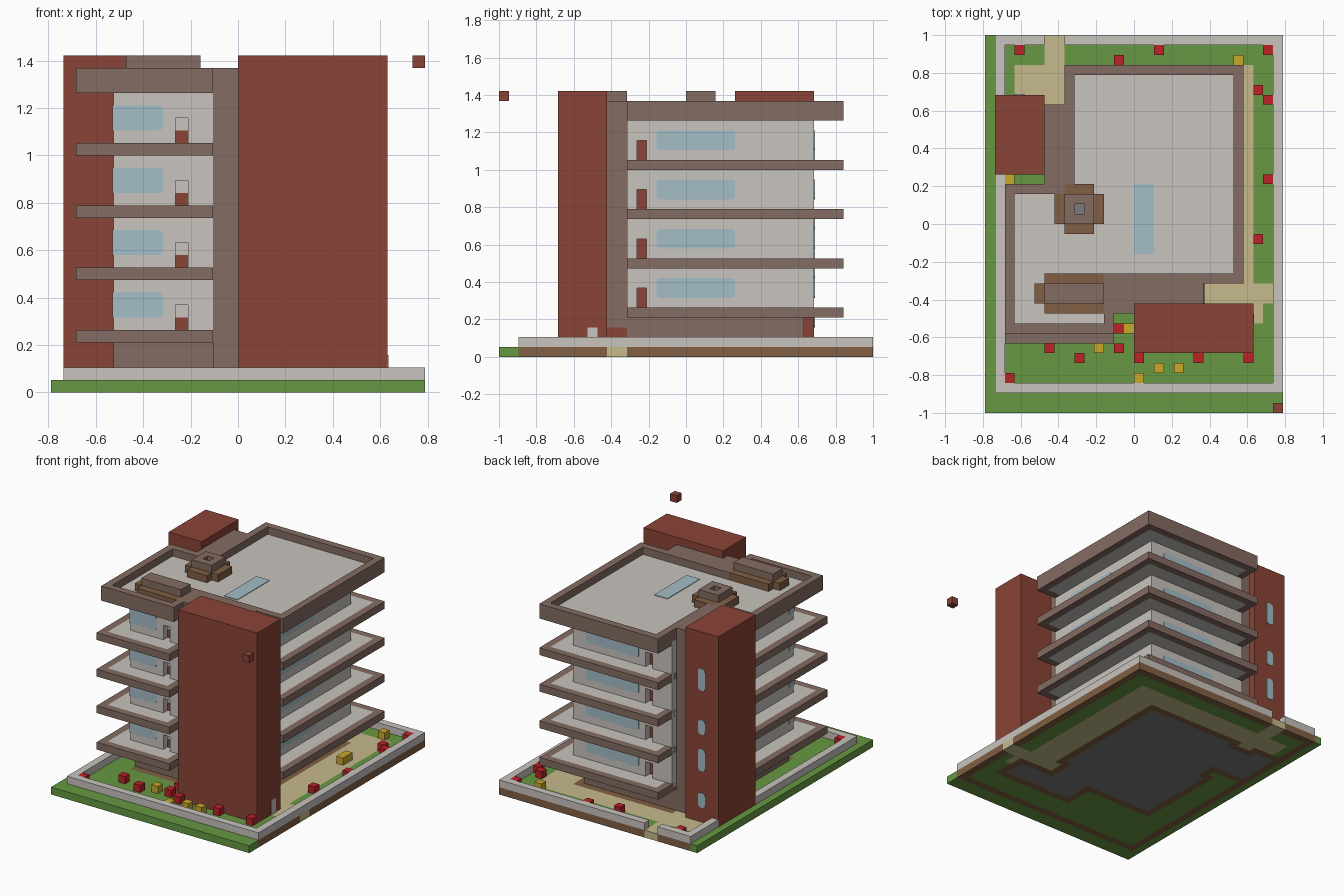
import bpy, bmesh
from mathutils import Vector, Matrix

if "Cube" in bpy.data.objects:
    bpy.data.objects.remove(bpy.data.objects["Cube"], do_unlink=True)

WIDE, LONG = 30, 38          # plot size in building units
UNIT = 2 / LONG


def material(name, hexcode):
    rgb = [int(hexcode[n:n + 2], 16) / 255 for n in (0, 2, 4)]
    lin = [c / 12.92 if c < 0.04 else ((c + 0.055) / 1.055) ** 2.4 for c in rgb]
    mat = bpy.data.materials.new(name)
    mat.use_nodes = True
    mat.diffuse_color = (*lin, 1)
    mat.node_tree.nodes["Principled BSDF"].inputs["Base Color"].default_value = (*lin, 1)
    return mat


brick = material("brick", "8a4437")
taupe = material("taupe", "846c62")
white = material("plaster white", "c8c4be")
grass = material("grass green", "679842")
sand = material("path sand", "c6ba8c")
glass = material("window blue", "a5bdc6")
earth = material("earth brown", "815f43")
red = material("flower red", "bb2227")
yellow = material("flower yellow", "c8a828")
grey = material("foundation grey", "7b7b7b")


def finish(name, bm, mats):
    bmesh.ops.recalc_face_normals(bm, faces=bm.faces)
    mesh = bpy.data.meshes.new(name)
    bm.to_mesh(mesh)
    bm.free()
    for mat in mats:
        mesh.materials.append(mat)
    obj = bpy.data.objects.new(name, mesh)
    bpy.context.collection.objects.link(obj)
    return obj


def blocks(name, mat, boxes, round_axis=None):
    """Boxes (x0, x1, y0, y1, z0, z1) in units; round_axis rounds the edges along it."""
    bm = bmesh.new()
    for x0, x1, y0, y1, z0, z1 in boxes:
        size = Vector((x1 - x0, y1 - y0, z1 - z0)) * UNIT
        mid = Vector(((x0 + x1 - WIDE) / 2, (y0 + y1 - LONG) / 2, (z0 + z1) / 2)) * UNIT
        bmesh.ops.create_cube(bm, size=1, matrix=Matrix.Translation(mid) @ Matrix.Diagonal((*size, 1)))
    if round_axis is not None:
        edges = [e for e in bm.edges
                 if abs((e.verts[0].co - e.verts[1].co).normalized()[round_axis]) > 0.9]
        bmesh.ops.bevel(bm, geom=edges, offset=UNIT * 0.35, segments=3, profile=0.5, affect='EDGES')
    return finish(name, bm, [mat])


def plan(name, inside, z0, z1, mats, colour=lambda i, j: 0):
    """Extrude every plan cell that passes inside(); colour() picks its material slot."""
    bm = bmesh.new()
    bmesh.ops.create_grid(bm, x_segments=WIDE, y_segments=LONG, size=1,
                          matrix=Matrix.Diagonal((WIDE * UNIT / 2, 1, 1, 1)))

    def cell(co):
        return int(co.x * 0.999 / UNIT + WIDE / 2), int(co.y * 0.999 / UNIT + LONG / 2)

    away = [f for f in bm.faces if not inside(*cell(f.calc_center_median()))]
    bmesh.ops.delete(bm, geom=away, context='FACES')
    for f in bm.faces:
        f.material_index = colour(*cell(f.calc_center_median()))
    bmesh.ops.translate(bm, verts=bm.verts, vec=(0, 0, z0 * UNIT))
    new = bmesh.ops.extrude_face_region(bm, geom=bm.faces[:], use_keep_orig=True)["geom"]
    top = [g for g in new if isinstance(g, bmesh.types.BMVert)]
    bmesh.ops.translate(bm, verts=top, vec=(0, 0, (z1 - z0) * UNIT))
    bm.normal_update()
    # side faces take the colour of the cell just inside them
    for f in bm.faces:
        if abs(f.normal.z) < 0.5:
            mid = f.calc_center_median()
            for way in (f.normal, -f.normal):
                spot = cell(mid + way * UNIT * 0.4)
                if inside(*spot):
                    f.material_index = colour(*spot)
    return finish(name, bm, mats)


def union(*rects):
    return lambda i, j: any(a <= i < b and c <= j < d for a, b, c, d in rects)


def border(inside):
    return lambda i, j: inside(i, j) and not all(
        inside(i + a, j + b) for a in (-1, 0, 1) for b in (-1, 0, 1))


# Plan shapes
TOWER_A, TOWER_B = (15, 27, 6, 11), (1, 6, 24, 32)
CORES = [(13, 15, 10, 13), (13, 22, 11, 13), (6, 8, 23, 31)]
ground_plan = union((5, 13, 11, 23), (8, 22, 13, 31))
wall_plan = union((5, 13, 10, 23), (8, 23, 13, 32))
slab_plan = union((2, 13, 7, 23), (8, 26, 13, 35))
roof_plan = union((2, 13, 8, 23), (8, 26, 13, 35))
footprint = union((5, 13, 10, 23), (8, 23, 13, 32), TOWER_A, TOWER_B, *CORES)
plot = union((0, WIDE, 0, LONG))
garden_edge = border(union((1, WIDE, 2, LONG)))
paths = union((3, 8, 31, 35), (6, 8, 35, LONG), (8, 27, 31, 35),
              (22, 27, 11, 35), (27, WIDE, 11, 13), (27, 28, 9, 11))


# Ground plate with lawn, paths and foundations
def ground_colour(i, j):
    if footprint(i, j):
        return 1 if border(footprint)(i, j) else 3
    if paths(i, j):
        return 2
    return 1 if garden_edge(i, j) else 0


plan("ground_plate", plot, 0, 1, [grass, earth, sand, grey], ground_colour)

# Low garden wall, open at the back path and where the stair tower stands
gap = union((6, 8, 37, LONG), TOWER_B)
plan("garden_wall", lambda i, j: garden_edge(i, j) and not gap(i, j), 1, 2, [white])

# Building body
plan("ground_floor", ground_plan, 1, 4, [taupe])
walls = plan("upper_walls", wall_plan, 4.5, 24.5, [white])
plan("connecting_cores", union(*CORES), 1, 26, [taupe])
blocks("brick_tower", brick, [(*TOWER_A, 1, 27)])
blocks("stair_tower", brick, [(*TOWER_B, 1, 27)])

# Balcony slabs and windows on each storey
LEVELS = (5, 10, 15, 20)
for n, z in enumerate(LEVELS, 1):
    rim = border(slab_plan)
    plan(f"balcony_slab_{n}", slab_plan, z - 1, z, [white, taupe], lambda i, j: int(rim(i, j)))
T = 0.08
blocks("front_windows", glass, [(5 - T, 9, 10 - T, 10, z + 1, z + 3) for z in LEVELS], 1)
blocks("corner_windows", glass, [(5 - T, 5, 10 - T, 11, z + 1, z + 3) for z in LEVELS])
blocks("side_windows", glass, [(23, 23 + T, 16, 24, z + 1, z + 3) for z in LEVELS], 0)
blocks("back_windows", glass, [(13, 21, 32, 32 + T, z + 1, z + 3) for z in LEVELS], 1)
blocks("stair_windows", glass, [(3, 4, 32, 32 + T, a, b) for a, b in
                                ((3, 5), (8, 11), (13, 15), (19, 22))], 1)

# Recessed doors
recesses = []
for z in LEVELS:
    recesses += [(10, 11, 9, 11, z, z + 2), (22, 24, 14, 15, z, z + 2), (11, 12, 31, 33, z, z + 2)]
cutter = blocks("door_cutter", white, recesses)
cutter.hide_render = True
cutter.hide_viewport = True
cut = walls.modifiers.new("door_recesses", 'BOOLEAN')
cut.operation, cut.solver, cut.object = 'DIFFERENCE', 'EXACT', cutter
panels = []
for z in LEVELS:
    panels += [(10, 11, 11 - T, 11, z, z + 1), (22, 22 + T, 14, 15, z, z + 2),
               (11, 12, 31, 31 + T, z, z + 2)]
blocks("door_panels", brick, panels)
blocks("core_door", brick, [(22, 22 + T, 11, 13, 1, 3)])
blocks("tower_door", white, [(27, 27 + T, 9, 10, 1, 3)])

# Roof with raised rim, skylight and plant boxes
roof_rim = border(roof_plan)
plan("roof_rim", roof_rim, 24, 26, [taupe])
plan("roof_deck", lambda i, j: roof_plan(i, j) and not roof_rim(i, j), 24, 25, [white])
blocks("skylight", glass, [(15, 17, 16, 23, 25, 25 + T)])
plan("roof_box_base", union((5, 12, 11, 13), (6, 12, 10, 14)), 25, 26, [earth])
blocks("roof_box_lid", taupe, [(6, 12, 11, 13, 26, 27)])
plan("vent_base", union((7, 12, 19, 22), (8, 11, 18, 23)), 25, 26, [earth])
plan("vent_collar", border(union((8, 11, 19, 22))), 26, 27, [taupe])
blocks("vent_opening", grey, [(9, 10, 20, 21, 26, 26 + T)])

# Flowers
RED_SPOTS = ((3, 36), (13, 35), (17, 36), (28, 36), (27, 32), (28, 31), (28, 23), (27, 17), (6, 6),
             (9, 5), (13, 6), (13, 8), (15, 5), (21, 5), (26, 5), (2, 3))
YELLOW_SPOTS = ((25, 35), (2, 23), (11, 6), (14, 8), (15, 3), (17, 4), (19, 4), (25, 26), (25, 27))
for name, mat, spots in (("red_flowers", red, RED_SPOTS), ("yellow_flowers", yellow, YELLOW_SPOTS)):
    blocks(name, mat, [(i, i + 1, j, j + 1, 1, 2) for i, j in spots])

# Small floating cube off the front corner
blocks("floating_cube", brick, [(29, 30, 0, 1, 26, 27)])
